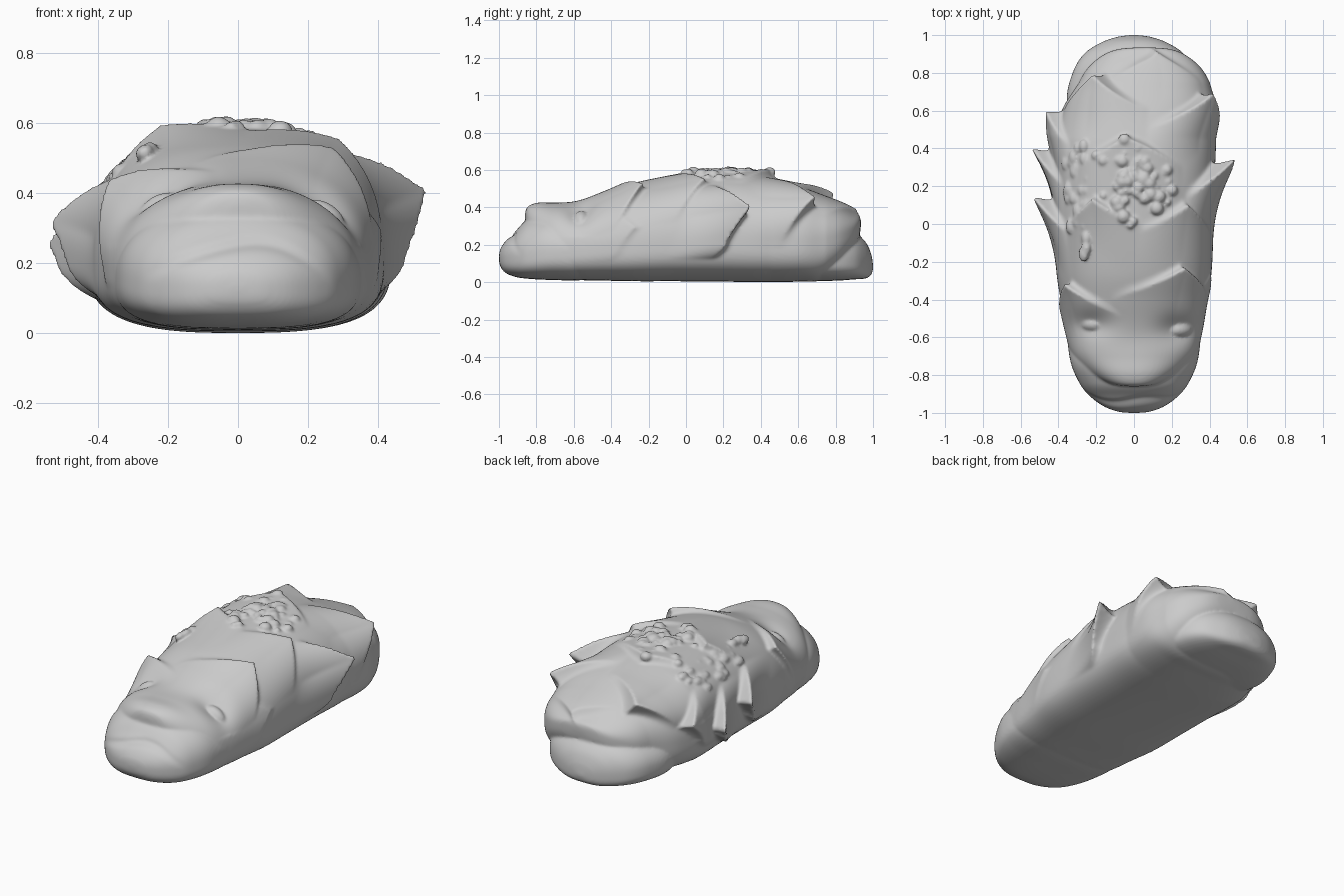
import bpy, bmesh, math, random
from mathutils import Vector, Matrix

if "Cube" in bpy.data.objects:
    bpy.data.objects.remove(bpy.data.objects["Cube"])

random.seed(4)
parts = []


def spline(keys, n):
    """Smooth samples through rows of (y, half_width, bottom, middle, top)."""
    out = []
    for i in range(len(keys) - 1):
        p = [Vector(keys[max(0, min(len(keys) - 1, i + k))]) for k in (-1, 0, 1, 2)]
        for s in range(n):
            t = s / n
            out.append(p[1] + 0.5 * t * (p[2] - p[0] + t * (2 * p[0] - 5 * p[1] + 4 * p[2] - p[3]
                       + t * (3 * (p[1] - p[2]) + p[3] - p[0]))))
    return out + [Vector(keys[-1])]


def power(v, e):
    return math.copysign(abs(v) ** e, v)


def section(ring, a):
    y, w, lo, mid, top = ring
    c, s = math.cos(a), math.sin(a)
    if s > 0:
        return Vector((w * power(c, 0.87), y, mid + (top - mid) * power(s, 0.87)))
    return Vector((w * power(c, 0.70), y, mid + (mid - lo) * power(s, 0.62)))


def finish(name, bm):
    bmesh.ops.recalc_face_normals(bm, faces=bm.faces)
    me = bpy.data.meshes.new(name)
    bm.to_mesh(me)
    bm.free()
    ob = bpy.data.objects.new(name, me)
    bpy.context.collection.objects.link(ob)
    parts.append(ob)
    return ob


def loft(name, keys, n, segs, shape=None):
    bm = bmesh.new()
    rows = []
    for ring in spline(keys, n):
        row = []
        for j in range(segs):
            a = math.tau * j / segs - math.pi / 2
            p = section(ring, a)
            row.append(bm.verts.new(shape(p, a) if shape else p))
        rows.append(row)
    for r, q in zip(rows, rows[1:]):
        for j in range(segs):
            k = (j + 1) % segs
            bm.faces.new((r[j], r[k], q[k], q[j]))
    bm.faces.new(rows[0])
    bm.faces.new(rows[-1])
    return finish(name, bm)


# Backward-pointing plates: tip x, y, z, lift, angular half-width
PLATES = [
    (0.25, -0.26, 0.55, 0.06, 0.85), (-0.36, -0.35, 0.46, 0.07, 0.80), (0.44, -0.28, 0.30, 0.015, 0.5),
    (-0.20, 0.11, 0.58, 0.05, 0.60), (0.27, 0.08, 0.54, 0.045, 0.70), (-0.53, 0.09, 0.28, 0.13, 0.50),
    (-0.03, 0.44, 0.60, 0.045, 0.65), (0.53, 0.28, 0.36, 0.15, 0.60), (-0.53, 0.35, 0.22, 0.12, 0.48),
    (-0.24, 0.75, 0.50, 0.09, 0.70), (0.35, 0.65, 0.46, 0.09, 0.75), (-0.47, 0.56, 0.31, 0.09, 0.45),
    (0.05, 0.90, 0.40, 0.03, 0.80),
]
PLATES = [(math.atan2((z - 0.2) / 0.38, x / 0.43), y, h, w) for x, y, z, h, w in PLATES]


def plate_lift(p, a):
    best = 0
    for t, y, h, w in PLATES:
        d = abs((a - t + math.pi) % math.tau - math.pi) / w
        if d >= 1:
            continue
        edge = y - 0.15 * d ** 0.9
        s = (p.y - edge + 0.28) / 0.28
        if s > 1:
            s = max(0, 1 - (p.y - edge) / 0.06)
        best = max(best, h * max(0, s) ** 2 * (0.4 * (1 - d * d) + 0.6 * (1 - d) ** 2))
    out = Vector((p.x, 0, p.z - 0.2))
    # rear of the back leans to the right
    p.x += 0.055 * max(0, min(1, (p.y - 0.45) / 0.3))
    if best and out.length:
        p = p + (out.normalized() + Vector((0, 0.5, 0))) * best
    # eye hollows on the head
    for ex, ey in ((-0.22, -0.53), (0.24, -0.56)):
        r = ((p.x - ex) / 0.10) ** 2 + ((p.y - ey) / 0.07) ** 2
        if p.z > 0.25:
            p.z -= 0.04 * math.exp(-r)
    return p


# Main body with plated back and overhanging brow
loft("body", [
    (-0.86, 0.03, 0.31, 0.34, 0.37), (-0.845, 0.13, 0.22, 0.29, 0.405), (-0.79, 0.24, 0.10, 0.20, 0.425),
    (-0.70, 0.325, 0.03, 0.17, 0.425), (-0.58, 0.36, 0.012, 0.17, 0.435), (-0.42, 0.385, 0.008, 0.18, 0.485),
    (-0.26, 0.41, 0.005, 0.19, 0.535), (-0.05, 0.42, 0.005, 0.21, 0.57), (0.20, 0.425, 0.003, 0.22, 0.585),
    (0.42, 0.43, 0.0, 0.22, 0.565), (0.60, 0.41, 0.003, 0.22, 0.515), (0.72, 0.36, 0.01, 0.23, 0.465),
    (0.82, 0.305, 0.08, 0.25, 0.415), (0.89, 0.225, 0.17, 0.28, 0.37), (0.925, 0.14, 0.24, 0.30, 0.35),
    (0.935, 0.03, 0.30, 0.315, 0.33)], 16, 200, plate_lift)


# Muzzle: rounded lower front with a sagging mouth crease
def mouth(p, a):
    line = 0.25 - 1.3 * p.x * p.x + 0.012 * math.sin(14 * p.x)
    if p.y < -0.8 and abs(p.x) < 0.27:
        p.y += 0.015 * math.exp(-((p.z - line) / 0.016) ** 2) * (1 - (p.x / 0.27) ** 2)
    return p


loft("muzzle", [
    (-1.0, 0.02, 0.12, 0.13, 0.14), (-0.993, 0.085, 0.085, 0.13, 0.175), (-0.965, 0.16, 0.05, 0.13, 0.22),
    (-0.91, 0.235, 0.028, 0.13, 0.275), (-0.84, 0.29, 0.018, 0.14, 0.34), (-0.72, 0.338, 0.012, 0.16, 0.37),
    (-0.55, 0.35, 0.012, 0.16, 0.30), (-0.40, 0.30, 0.05, 0.16, 0.25)], 14, 96, mouth)

# Rounded tail showing below the last plate
loft("tail", [
    (0.45, 0.30, 0.02, 0.12, 0.25), (0.65, 0.355, 0.008, 0.12, 0.28), (0.80, 0.325, 0.008, 0.12, 0.29),
    (0.90, 0.265, 0.015, 0.11, 0.265), (0.96, 0.175, 0.02, 0.10, 0.215), (0.99, 0.09, 0.04, 0.09, 0.15),
    (1.0, 0.02, 0.07, 0.08, 0.09)], 10, 64)


def blobs(name, items, sub=2):
    """Flattened balls: (x, y, z), (rx, ry, rz), tilt about y."""
    bm = bmesh.new()
    for pos, size, tilt in items:
        m = Matrix.Translation(pos) @ Matrix.Rotation(tilt, 4, 'Y') @ Matrix.Diagonal((*size, 1))
        bmesh.ops.create_icosphere(bm, subdivisions=sub, radius=1, matrix=m)
    return finish(name, bm)


# Sleepy eyes
blobs("eyes", [((-0.22, -0.53, 0.35), (0.07, 0.04, 0.045), -0.5),
               ((0.24, -0.56, 0.33), (0.07, 0.04, 0.045), 0.5)], 3)

# Crusty rubble on the crown and down the left shoulder
crumbs = []
for i in range(60):
    x, y = random.gauss(0, 0.08), random.gauss(0.22, 0.09)
    r = random.uniform(0.018, 0.038)
    crumbs.append(((x, y, 0.59 - 0.9 * x * x), (r, r, r * 0.85), 0))
for i in range(26):
    x, y = random.uniform(-0.36, -0.24), random.uniform(-0.2, 0.42)
    z = 0.215 + 0.36 * (1 - (abs(x) / 0.425) ** 2.3) ** (1 / 2.3)
    r = random.uniform(0.018, 0.03)
    crumbs.append(((x, y, z), (r, r * 1.5, r * 0.8), -0.6))
blobs("crumbs", crumbs)

# Fuse all parts into one clay-like skin
bpy.ops.object.select_all(action='DESELECT')
for ob in parts:
    ob.select_set(True)
skin = parts[0]
bpy.context.view_layer.objects.active = skin
bpy.ops.object.join()
remesh = skin.modifiers.new("fuse", 'REMESH')
remesh.mode = 'VOXEL'
remesh.voxel_size = 0.008
remesh.use_smooth_shade = True
soften = skin.modifiers.new("soften", 'SMOOTH')
soften.factor = 0.5
soften.iterations = 5
